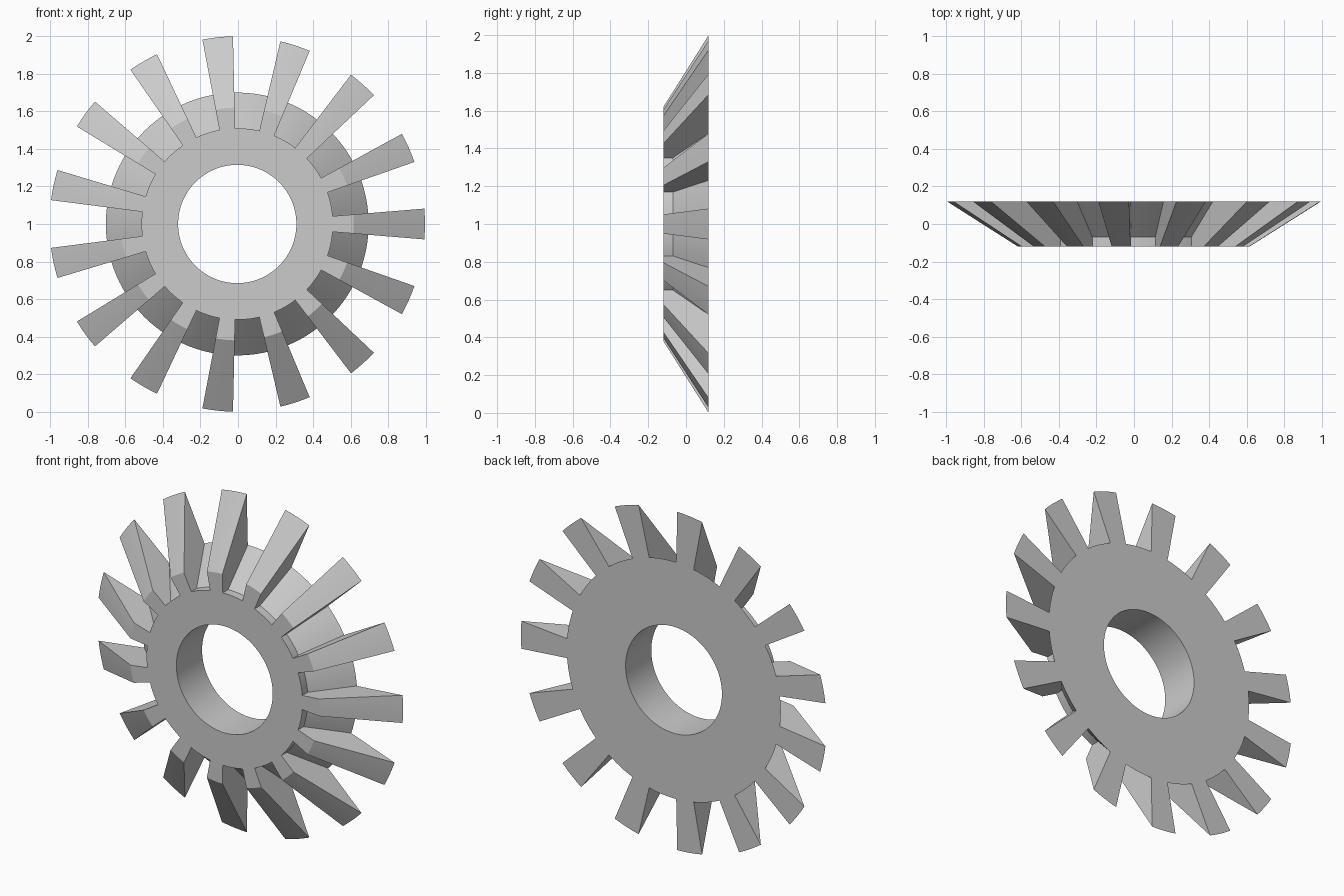
import bpy, bmesh
from math import sin, cos, radians

cube = bpy.data.objects.get("Cube")
if cube:
    bpy.data.objects.remove(cube)

TEETH, PITCH, HALF_TOOTH = 15, 24.0, 4.7
TOOTH_STEPS, GAP_STEPS = 4, 6

# Section corners as (radius, depth)
SECTION = {
    "bore_front": (0.315, -0.12), "bore_back": (0.315, 0.12),
    "root_front": (0.51, -0.12), "root_step": (0.51, -0.07),
    "root_back": (0.70, 0.12),
    "tip_front": (0.62, -0.12), "tip_back": (1.0, 0.12),
}
TOOTH_LOOP = ["bore_back", "bore_front", "root_front", "tip_front",
              "tip_back", "root_back", "bore_back"]
GAP_LOOP = ["bore_back", "bore_front", "root_front", "root_step",
            "root_back", "bore_back"]
FLANK = ["root_front", "tip_front", "tip_back", "root_back", "root_step"]

# Angles around the axis, with a flag for the steps that carry a tooth
steps = []
for t in range(TEETH):
    start = t * PITCH - HALF_TOOTH
    for i in range(TOOTH_STEPS):
        steps.append((start + 2 * HALF_TOOTH * i / TOOTH_STEPS, True))
    for i in range(GAP_STEPS):
        gap = PITCH - 2 * HALF_TOOTH
        steps.append((start + 2 * HALF_TOOTH + gap * i / GAP_STEPS, False))

bm = bmesh.new()
verts = {}


def corner(step, name):
    """Shared vertex for a section corner at one angle."""
    step %= len(steps)
    if (step, name) not in verts:
        r, y = SECTION[name]
        a = radians(steps[step][0])
        verts[step, name] = bm.verts.new((r * cos(a) - 0.004, y, 1 + r * sin(a)))
    return verts[step, name]


for s, (angle, is_tooth) in enumerate(steps):
    # Swept surface of the tooth or gap
    loop = TOOTH_LOOP if is_tooth else GAP_LOOP
    for a, b in zip(loop, loop[1:]):
        bm.faces.new([corner(s, a), corner(s, b), corner(s + 1, b), corner(s + 1, a)])
    # Flat flank wherever a tooth begins or ends
    if is_tooth != steps[s - 1][1]:
        bm.faces.new([corner(s, n) for n in FLANK])

bmesh.ops.recalc_face_normals(bm, faces=bm.faces)
mesh = bpy.data.meshes.new("bevel_gear")
bm.to_mesh(mesh)
bm.free()

# Plain grey metal
grey = bpy.data.materials.new("light_grey")
grey.use_nodes = True
colour = (0.6, 0.6, 0.6, 1)
grey.diffuse_color = colour
grey.node_tree.nodes["Principled BSDF"].inputs["Base Color"].default_value = colour
mesh.materials.append(grey)

gear = bpy.data.objects.new("bevel_gear", mesh)
bpy.context.collection.objects.link(gear)
bpy.ops.object.select_all(action="DESELECT")
gear.select_set(True)
bpy.context.view_layer.objects.active = gear
bpy.ops.object.shade_smooth_by_angle(angle=radians(20))
